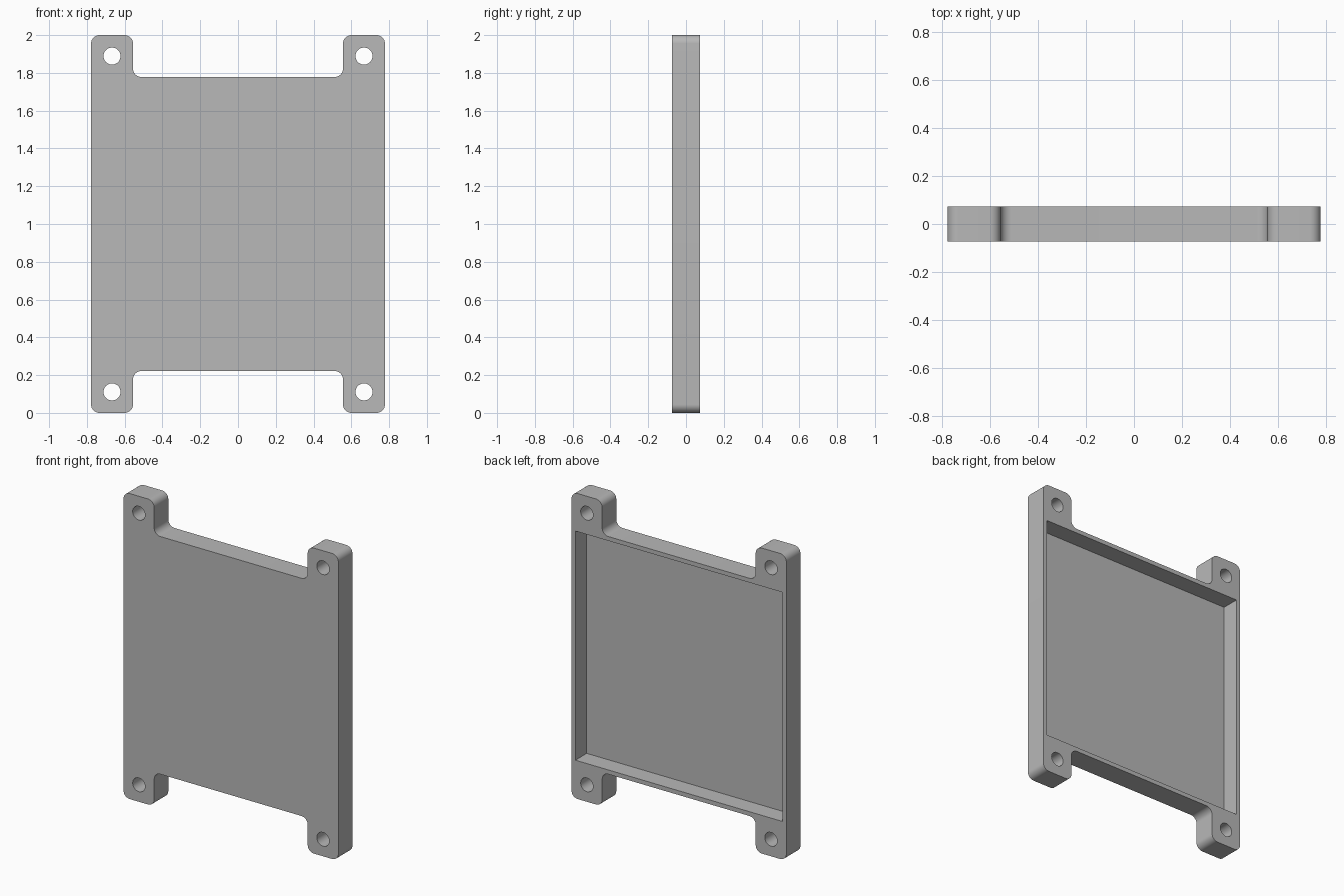
import bpy, bmesh, math
from mathutils import Matrix, Vector

default = bpy.data.objects.get("Cube")
if default:
    bpy.data.objects.remove(default, do_unlink=True)

HALF_W, HALF_H, HALF_T = 0.778, 1.0, 0.073   # overall half sizes
TAB = 0.222                                  # width and length of a corner tab
FILLET = 0.045
HOLE_R = 0.045
POCKET = 0.75                                # half size of the square recess
FLOOR = 0.029                                # thickness left at the front

grey = bpy.data.materials.new("plain_grey")
grey.use_nodes = True
colour = (0.48, 0.48, 0.48, 1)
grey.diffuse_color = colour
grey.node_tree.nodes["Principled BSDF"].inputs["Base Color"].default_value = colour


def to_object(bm, name):
    bmesh.ops.recalc_face_normals(bm, faces=bm.faces)
    mesh = bpy.data.meshes.new(name)
    bm.to_mesh(mesh)
    bm.free()
    mesh.materials.append(grey)
    obj = bpy.data.objects.new(name, mesh)
    bpy.context.collection.objects.link(obj)
    return obj


# Tray body: outline with four corner tabs, extruded and filleted
quarter = [(HALF_W, HALF_H), (HALF_W - TAB, HALF_H), (HALF_W - TAB, HALF_H - TAB)]
top = quarter + [(-x, z) for x, z in reversed(quarter)]
outline = top + [(x, -z) for x, z in reversed(top)]
bm = bmesh.new()
face = bm.faces.new([bm.verts.new((x, -HALF_T, z + HALF_H)) for x, z in outline])
grown = bmesh.ops.extrude_face_region(bm, geom=[face])
bmesh.ops.translate(bm, vec=(0, 2 * HALF_T, 0),
                    verts=[v for v in grown["geom"] if isinstance(v, bmesh.types.BMVert)])
corners = [e for e in bm.edges if abs(e.verts[0].co.y - e.verts[1].co.y) > HALF_T]
bmesh.ops.bevel(bm, geom=corners, offset=FILLET, segments=12, profile=0.5, affect='EDGES')
tray = to_object(bm, "tray_body")

# Cutter for the square recess in the back
bm = bmesh.new()
bmesh.ops.create_cube(bm, size=1)
bmesh.ops.scale(bm, vec=(2 * POCKET, 0.4, 2 * POCKET), verts=bm.verts)
bmesh.ops.translate(bm, vec=(0, FLOOR - HALF_T + 0.2, HALF_H), verts=bm.verts)
cutters = [to_object(bm, "recess_cutter")]

# Cutter for the four mounting holes
bm = bmesh.new()
turn = Matrix.Rotation(math.pi / 2, 4, 'X')
for sx in (-1, 1):
    for sz in (-1, 1):
        centre = Vector((sx * (HALF_W - TAB / 2), 0, HALF_H + sz * (HALF_H - TAB / 2)))
        bmesh.ops.create_cone(bm, cap_ends=True, segments=48, radius1=HOLE_R, radius2=HOLE_R,
                              depth=0.4, matrix=Matrix.Translation(centre) @ turn)
cutters.append(to_object(bm, "hole_cutter"))

# Cut the tray, then drop the cutters
bpy.ops.object.select_all(action='DESELECT')
bpy.context.view_layer.objects.active = tray
tray.select_set(True)
for cutter in cutters:
    cutter.hide_render = True
    mod = tray.modifiers.new(cutter.name, 'BOOLEAN')
    mod.operation = 'DIFFERENCE'
    mod.solver = 'EXACT'
    mod.object = cutter
    bpy.ops.object.modifier_apply(modifier=mod.name)
    bpy.data.objects.remove(cutter, do_unlink=True)

# Smooth fillets and holes, crisp everywhere else
bpy.ops.object.shade_smooth_by_angle(angle=math.radians(30))
